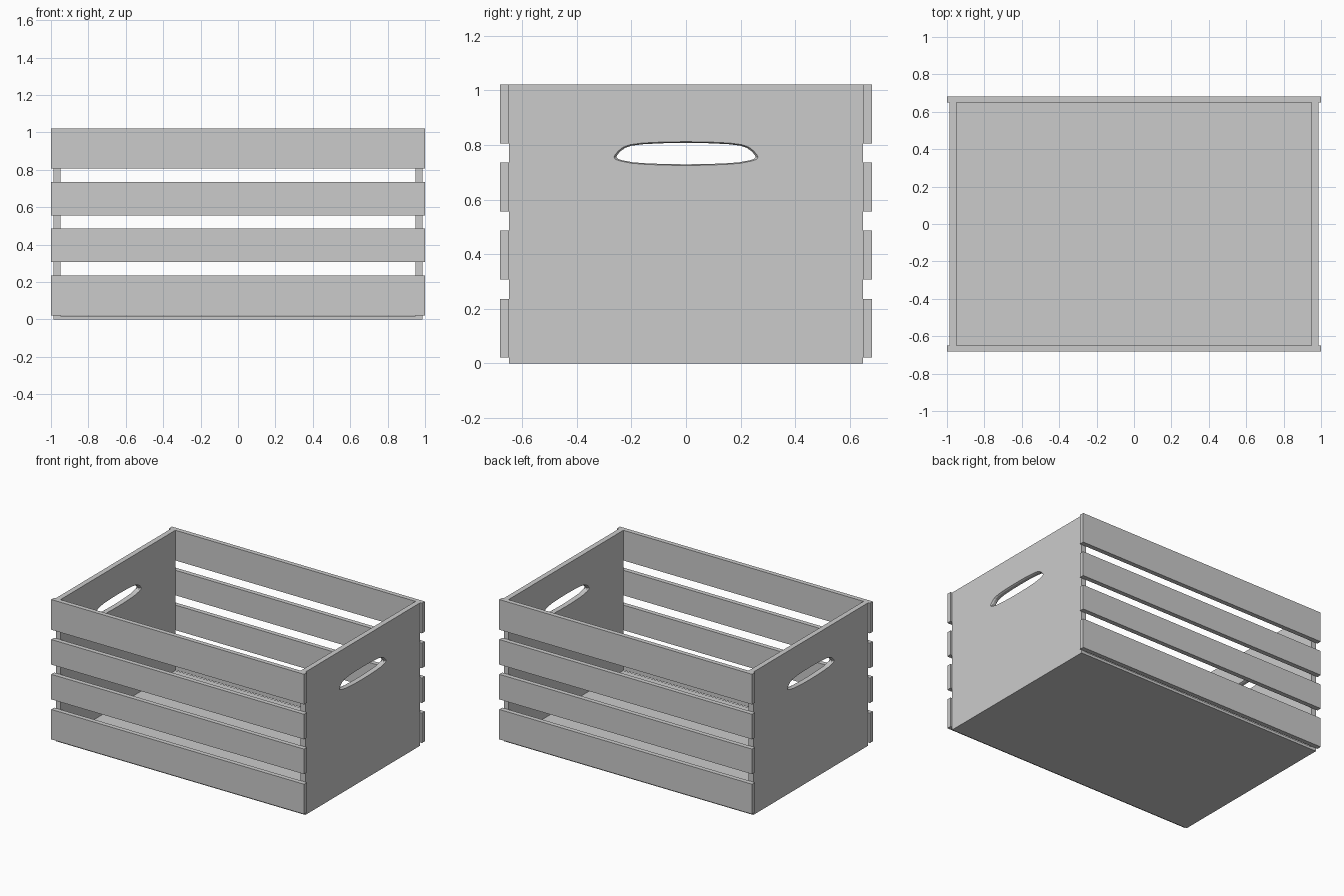
import bpy, bmesh, math
from mathutils import Vector

if "Cube" in bpy.data.objects:
    bpy.data.objects.remove(bpy.data.objects["Cube"])


def finish(bm, name):
    bmesh.ops.recalc_face_normals(bm, faces=bm.faces)
    mesh = bpy.data.meshes.new(name)
    bm.to_mesh(mesh)
    bm.free()
    ob = bpy.data.objects.new(name, mesh)
    bpy.context.collection.objects.link(ob)
    return ob


def box(name, lo, hi):
    bm = bmesh.new()
    bmesh.ops.create_cube(bm, size=1)
    for v in bm.verts:
        v.co = Vector(l + (c + 0.5) * (h - l) for c, l, h in zip(v.co, lo, hi))
    return finish(bm, name)


def ring(bm, x, pts):
    verts = [bm.verts.new((x, y, z)) for y, z in pts]
    edges = [bm.edges.new((verts[i - 1], verts[i])) for i in range(len(verts))]
    return verts, edges


def bridge(bm, a, b):
    for i in range(len(a)):
        bm.faces.new((a[i - 1], a[i], b[i], b[i - 1]))


# Handle opening: right half of the outline, from bottom centre to top centre
half = [(0, .725), (.08, .726), (.15, .729), (.2, .733), (.24, .741), (.258, .747),
        (.264, .755), (.26, .764), (.247, .779), (.23, .792), (.205, .801),
        (.16, .807), (.08, .811), (0, .812)]
hole = half + [(-y, z) for y, z in half[-2:0:-1]]
# Slightly smaller throat so that the rim is eased on both faces
throat = [(y * 0.967, 0.766 + (z - 0.766) * 0.9) for y, z in hole]

X_OUT, X_IN, Y_IN, Y_OUT, TOP, FLOOR = 0.987, 0.95, 0.649, 0.682, 1.022, 0.019
rect = [(-Y_IN, FLOOR), (Y_IN, FLOOR), (Y_IN, TOP), (-Y_IN, TOP)]


def end_panel(name, s):
    bm = bmesh.new()
    outer, rims = [], []
    for x in (X_OUT, X_IN):
        r, re = ring(bm, s * x, rect)
        h, he = ring(bm, s * x, hole)
        bmesh.ops.triangle_fill(bm, edges=re + he, use_beauty=True)
        outer.append(r)
        rims.append(h)
    bridge(bm, *outer)
    t1, _ = ring(bm, s * (X_OUT - 0.01), throat)
    t2, _ = ring(bm, s * (X_IN + 0.01), throat)
    for a, b in ((rims[0], t1), (t1, t2), (t2, rims[1])):
        bridge(bm, a, b)
    return finish(bm, name)


# Floor board and the two end panels with handles
box("floor_board", (-X_OUT, -Y_IN, 0), (X_OUT, Y_IN, FLOOR))
end_panel("end_panel_right", 1)
end_panel("end_panel_left", -1)

# Four slats on the front and on the back
slats = [(.022, .236), (.308, .487), (.557, .736), (.806, TOP)]
for side, s in (("front", -1), ("back", 1)):
    y0, y1 = sorted((s * Y_IN, s * Y_OUT))
    for i, (z0, z1) in enumerate(slats):
        box(f"{side}_slat_{i + 1}", (-1, y0, z0), (1, y1, z1))
